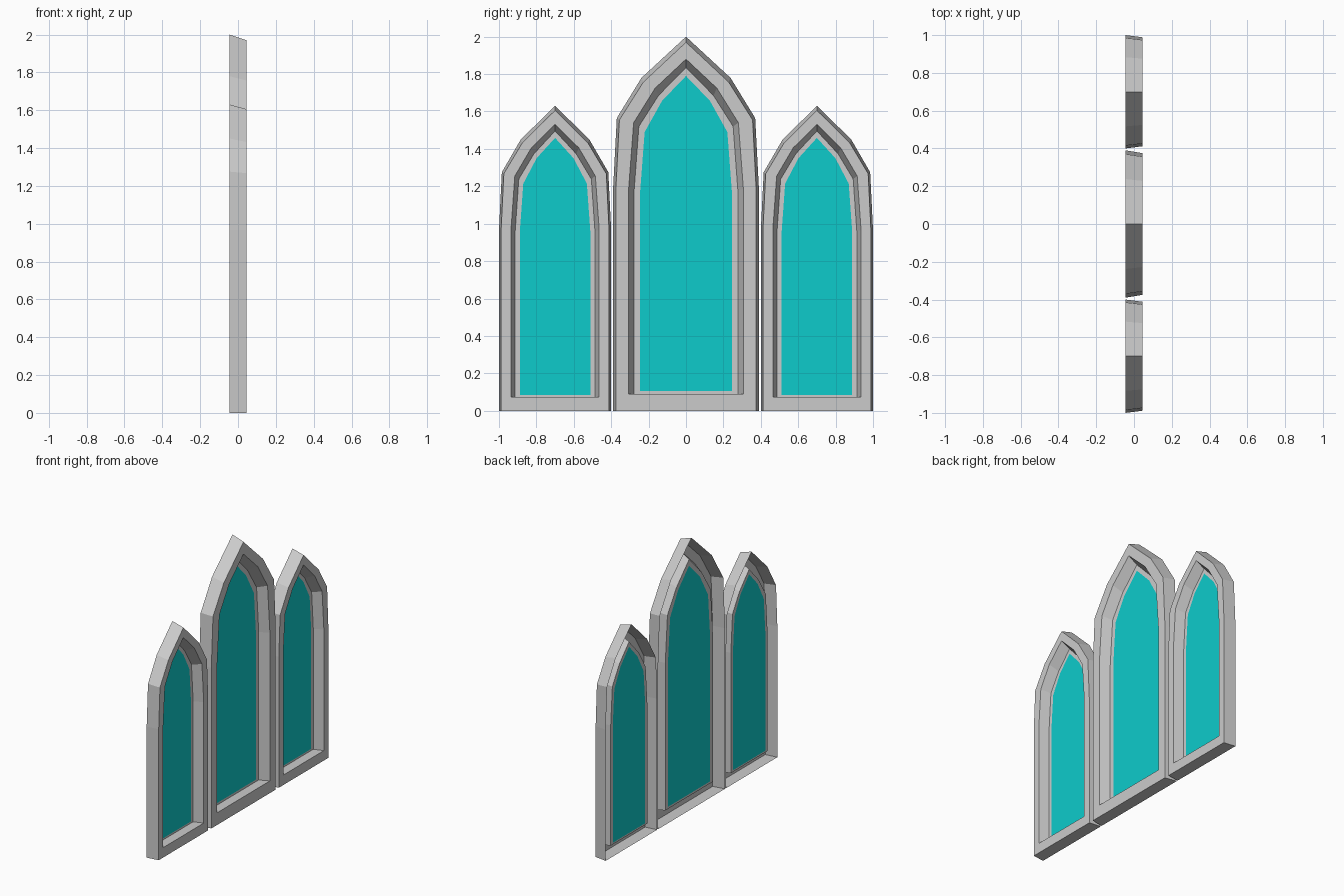
import bpy, bmesh

if "Cube" in bpy.data.objects:
    bpy.data.objects.remove(bpy.data.objects["Cube"])

# Half outlines (half width, height) of the central pointed window, sill to apex
BACK_OUTER = [(.39, 0), (.39, 1.185), (.37, 1.565), (.238, 1.78), (0, 2.0)]
FRONT_OUTER = [(.375, 0), (.375, 1.185), (.356, 1.555), (.228, 1.757), (0, 1.97)]
RECESS_FRONT = [(.307, .09), (.307, 1.185), (.28, 1.54), (.165, 1.725), (0, 1.88)]
RECESS_BACK = [(.277, .09), (.277, 1.18), (.252, 1.52), (.147, 1.685), (0, 1.835)]
GLASS = [(.245, .105), (.245, 1.175), (.221, 1.49), (.128, 1.657), (0, 1.79)]
FRONT_X, BACK_X, GLASS_X = .045, -.045, -.025

glass_mat = bpy.data.materials.new("teal_glass")
glass_mat.diffuse_color = (.004, .6, .6, 1)
glass_mat.use_nodes = True
glass_mat.node_tree.nodes["Principled BSDF"].inputs["Base Color"].default_value = glass_mat.diffuse_color


def outline(half, x, cy, sy, sz):
    """Mirror a half outline into a full closed loop."""
    full = half + [(-y, z) for y, z in reversed(half[:-1])]
    return [(x, cy + y * sy, z * sz) for y, z in full]


def add_object(name, bm):
    mesh = bpy.data.meshes.new(name)
    bm.to_mesh(mesh)
    bm.free()
    obj = bpy.data.objects.new(name, mesh)
    bpy.context.collection.objects.link(obj)
    return obj


def window(name, cy, sy, sz):
    # Frame: tapered outer wall, front face, sloped recess, glazing rim (open back)
    bm = bmesh.new()
    rings = [(BACK_OUTER, BACK_X), (FRONT_OUTER, FRONT_X), (RECESS_FRONT, FRONT_X),
             (RECESS_BACK, GLASS_X), (GLASS, GLASS_X)]
    loops = [[bm.verts.new(p) for p in outline(h, x, cy, sy, sz)] for h, x in rings]
    for a, b in zip(loops, loops[1:]):
        for i in range(len(a)):
            j = (i + 1) % len(a)
            bm.faces.new((a[i], a[j], b[j], b[i]))
    add_object(name + "_frame", bm)

    # Glass pane
    bm = bmesh.new()
    bm.faces.new([bm.verts.new(p) for p in outline(GLASS, GLASS_X, cy, sy, sz)])
    add_object(name + "_glass", bm).data.materials.append(glass_mat)


window("centre_window", 0, 1, 1)
for side, s in (("left", -1), ("right", 1)):
    window(side + "_window", s * .7, .3 / .39, .815)
